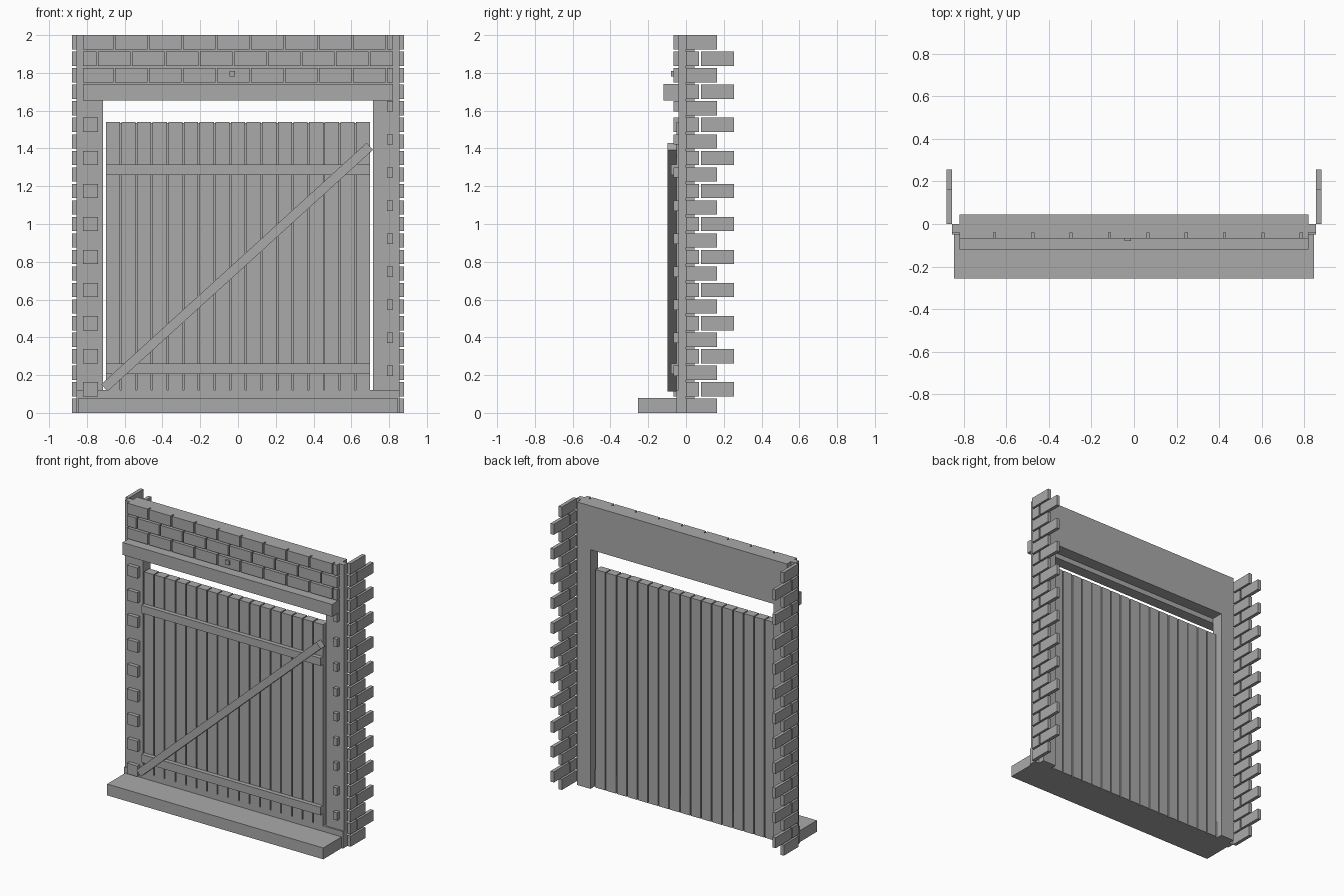
import bpy
import bmesh
import math
from mathutils import Matrix, Vector

cube = bpy.data.objects.get("Cube")
if cube:
    bpy.data.objects.remove(cube)

grey = bpy.data.materials.new("plain grey")
grey.use_nodes = True
grey.diffuse_color = (0.4, 0.4, 0.4, 1)
bsdf = next(n for n in grey.node_tree.nodes if n.type == 'BSDF_PRINCIPLED')
bsdf.inputs["Base Color"].default_value = grey.diffuse_color
bsdf.inputs["Roughness"].default_value = 0.9


def build(name, boxes, tilt=0):
    """One object from boxes given as (x range, y range, z range)."""
    bm = bmesh.new()
    for ranges in boxes:
        lo, hi = (Vector(c) for c in zip(*ranges))
        place = Matrix.Translation((lo + hi) / 2)
        turn = Matrix.Rotation(tilt, 4, 'Y')
        bmesh.ops.create_cube(bm, size=1, matrix=place @ turn @ Matrix.Diagonal((*(hi - lo), 1)))
    mesh = bpy.data.meshes.new(name)
    bm.to_mesh(mesh)
    bm.free()
    mesh.materials.append(grey)
    obj = bpy.data.objects.new(name, mesh)
    bpy.context.collection.objects.link(obj)
    return obj


PITCH, BRICK_H, ROWS = 0.0875, 0.075, 23
EDGE = 0.82


def course(k):
    """Height range of a brick course counted from the top."""
    top = 2 - PITCH * k
    return (top - BRICK_H, top)


def span(side, a, b):
    return tuple(sorted((side * a, side * b)))


# Wall around the opening
wall_y = (-0.04, 0.045)
build("wall_header", [((-EDGE, EDGE), wall_y, (1.69, 2))])
for side, label in ((1, "left"), (-1, "right")):
    build(label + "_jamb", [(span(side, 0.715, EDGE), wall_y, (0, 1.69))])
    build(label + "_corner_strip", [(span(side, EDGE, 0.855), (-0.04, 0), (0, 2))])

    # Toothed brick return behind each corner
    bricks = []
    x = span(side, 0.855, 0.88)
    for k in range(ROWS):
        if k % 2:
            bricks += [(x, (0, 0.07), course(k)), (x, (0.08, 0.255), course(k))]
        else:
            bricks.append((x, (0, 0.165), course(k)))
    build(label + "_side_bricks", bricks)

# Single bricks on the face of each jamb
face_y = (-0.067, -0.04)
build("right_jamb_bricks", [((-EDGE, -0.74), face_y, course(k)) for k in range(5, ROWS, 2)])
build("left_jamb_bricks", [((0.79, EDGE), face_y, (course(k)[0] + 0.02, course(k)[1]))
                           for k in range(4, ROWS - 1, 2)])

# Running bond above the lintel
bond = []
for k in range(3):
    start = -0.83 if k % 2 == 0 else -0.92
    for i in range(11):
        a = max(start + 0.18 * i, -EDGE)
        b = min(start + 0.18 * i + 0.17, EDGE)
        if b - a > 0.01:
            bond.append(((a, b), face_y, course(k)))
build("header_bricks", bond)

# Lintel and small plate
build("lintel", [((-EDGE, EDGE), (-0.12, -0.04), (1.655, 1.742))])
build("small_plate", [((-0.045, -0.015), (-0.08, -0.06), (1.78, 1.81))])

# Step and threshold
build("step", [((-0.845, 0.845), (-0.255, 0), (0, 0.08))])
build("threshold", [((-0.855, 0.855), (-0.05, 0), (0, 0.12))])

# Door planks
step_x = 0.0828
build("door_planks", [((-0.7 + step_x * i, -0.7 + step_x * i + 0.075), (-0.05, 0.01), (0, 1.54))
                      for i in range(17)])
# Thin backing that closes the gaps beside every other plank
build("plank_backing", [((-0.63 + step_x * i, -0.615 + step_x * i), (-0.035, -0.005), (0, 1.535))
                        for i in range(16)])

# Rails and diagonal brace
for label, z in (("lower", (0.205, 0.262)), ("upper", (1.26, 1.315))):
    build(label + "_rail", [((-0.7, 0.7), (-0.08, -0.05), z)])
build("diagonal_brace", [((-0.955, 0.945), (-0.098, -0.05), (0.747, 0.797))],
      tilt=-math.radians(42.3))
